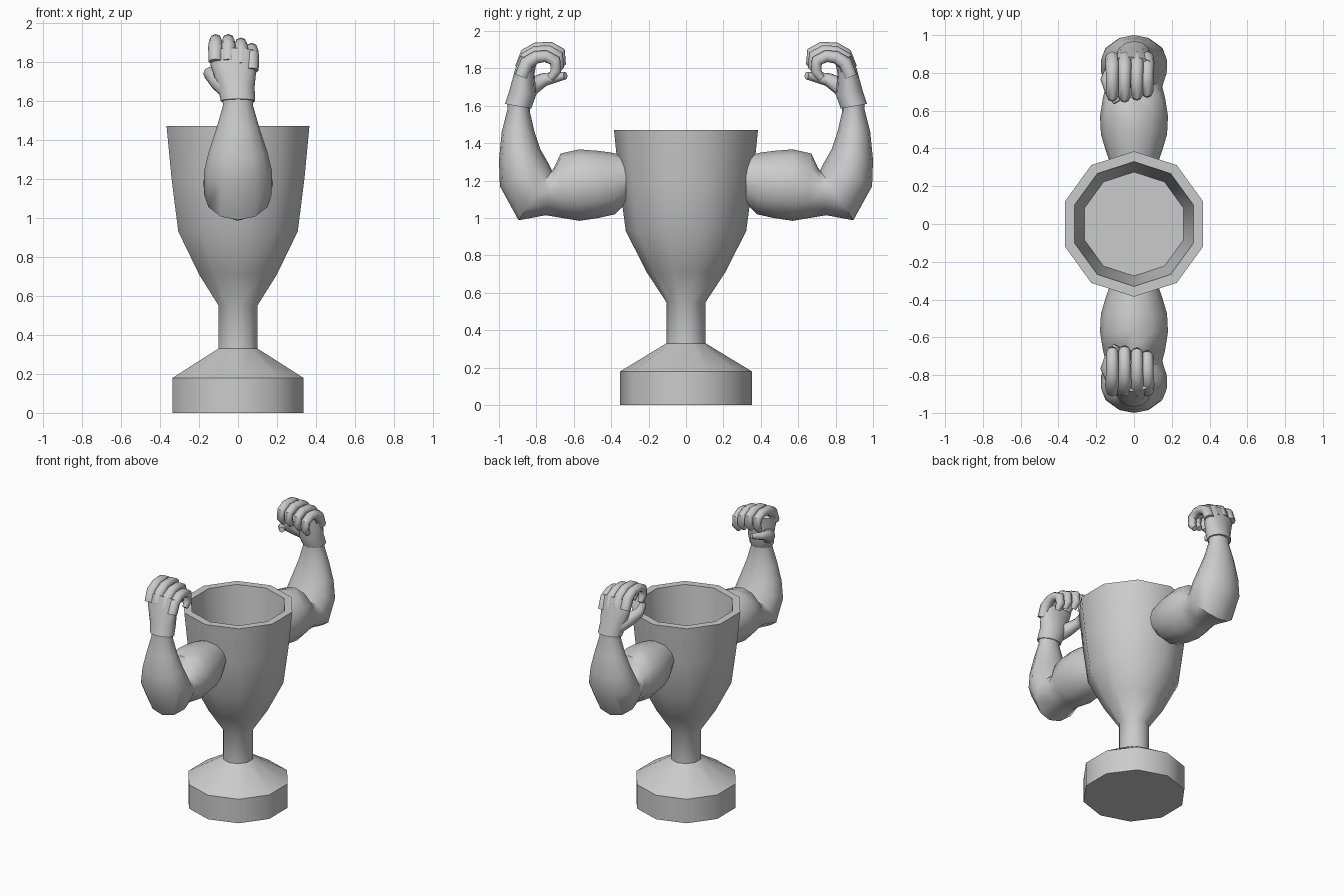
import bpy, bmesh, math
from mathutils import Vector

if "Cube" in bpy.data.objects:
    bpy.data.objects.remove(bpy.data.objects["Cube"])


def finish(bm, name, angle):
    bmesh.ops.recalc_face_normals(bm, faces=bm.faces)
    mesh = bpy.data.meshes.new(name)
    bm.to_mesh(mesh)
    bm.free()
    ob = bpy.data.objects.new(name, mesh)
    bpy.context.collection.objects.link(ob)
    bpy.ops.object.select_all(action='DESELECT')
    bpy.context.view_layer.objects.active = ob
    ob.select_set(True)
    bpy.ops.object.shade_smooth_by_angle(angle=math.radians(angle))
    return ob


def loft(bm, rings):
    """Skin a list of equal-length point rings and cap both ends."""
    vs = [[bm.verts.new(p) for p in r] for r in rings]
    n = len(vs[0])
    for a, b in zip(vs, vs[1:]):
        for i in range(n):
            j = (i + 1) % n
            bm.faces.new((a[i], a[j], b[j], b[i]))
    bm.faces.new(vs[0])
    bm.faces.new(vs[-1])


def ellipse(c, u, v, n):
    return [c + u * math.cos(2 * math.pi * i / n) + v * math.sin(2 * math.pi * i / n)
            for i in range(n)]


def slices(bm, rows, n):
    """Rows: outer (y, z), inner (y, z), half width in x, x offset."""
    rings = []
    for y0, z0, y1, z1, hx, xo in rows:
        a, b = Vector((xo, y0, z0)), Vector((xo, y1, z1))
        rings.append(ellipse((a + b) / 2, (a - b) / 2, Vector((hx, 0, 0)), n))
    loft(bm, rings)


def tube(bm, pts, radii, n=8):
    pts = [Vector(p) for p in pts]
    rings = []
    for i, p in enumerate(pts):
        t = (pts[min(i + 1, len(pts) - 1)] - pts[max(i - 1, 0)]).normalized()
        s = Vector((1, 0, 0))
        s = (s - t * s.dot(t)).normalized()
        rings.append(ellipse(p, s * radii[i], t.cross(s) * radii[i], n))
    loft(bm, rings)


def mirror_y(ob):
    m = ob.modifiers.new("mirror", 'MIRROR')
    m.use_axis = (False, True, False)


# Ten-sided cup with stem, base and hollow bowl
profile = [(0.352, 0), (0.352, 0.18), (0.105, 0.33), (0.105, 0.55), (0.21, 0.71),
           (0.322, 0.93), (0.358, 1.2), (0.385, 1.47), (0.33, 1.47), (0.275, 0.93)]
bm = bmesh.new()
loft(bm, [[Vector((r * math.cos(math.radians(90 + 36 * k)),
                   r * math.sin(math.radians(90 + 36 * k)), z)) for k in range(10)]
          for r, z in profile])
finish(bm, "trophy_cup", 40)

# Flexed arm from shoulder end to wrist
bm = bmesh.new()
slices(bm, [
    (0.32, 1.08, 0.32, 1.33, 0.125, 0),
    (0.38, 1.02, 0.40, 1.35, 0.15, 0),
    (0.47, 1.00, 0.48, 1.36, 0.175, 0),
    (0.57, 0.985, 0.57, 1.367, 0.18, 0),
    (0.66, 1.00, 0.67, 1.345, 0.165, 0),
    (0.75, 1.015, 0.705, 1.27, 0.15, 0),
    (0.895, 0.988, 0.717, 1.255, 0.175, 0),
    (0.995, 1.17, 0.74, 1.30, 0.175, 0),
    (1.0, 1.31, 0.78, 1.37, 0.15, 0),
    (0.985, 1.46, 0.81, 1.46, 0.11, 0),
    (0.955, 1.58, 0.835, 1.57, 0.077, 0),
    (0.955, 1.62, 0.835, 1.60, 0.08, 0)], 12)
mirror_y(finish(bm, "arm", 50))

# Hand: palm, four curled fingers and thumb
bm = bmesh.new()
slices(bm, [
    (0.968, 1.61, 0.828, 1.585, 0.088, 0),
    (0.945, 1.68, 0.80, 1.66, 0.095, -0.01),
    (0.915, 1.79, 0.81, 1.77, 0.118, -0.022),
    (0.885, 1.87, 0.80, 1.83, 0.125, -0.025)], 12)
curl = [(0.88, 1.80), (0.85, 1.875), (0.80, 1.905), (0.73, 1.91),
        (0.68, 1.885), (0.675, 1.83), (0.705, 1.79)]
for x, drop, back in [(-0.115, 0, 0), (-0.05, 0.0, -0.005), (0.015, 0.018, 0.005), (0.07, 0.045, 0.02)]:
    tube(bm, [(x, y + back * (i > 2), z - drop) for i, (y, z) in enumerate(curl)],
         [0.036, 0.038, 0.034, 0.032, 0.032, 0.029, 0.02])
tube(bm, [(-0.05, 0.89, 1.65), (-0.10, 0.83, 1.70), (-0.143, 0.76, 1.74),
          (-0.125, 0.70, 1.752), (-0.09, 0.645, 1.762)],
     [0.045, 0.048, 0.036, 0.028, 0.02])
mirror_y(finish(bm, "hand", 50))
